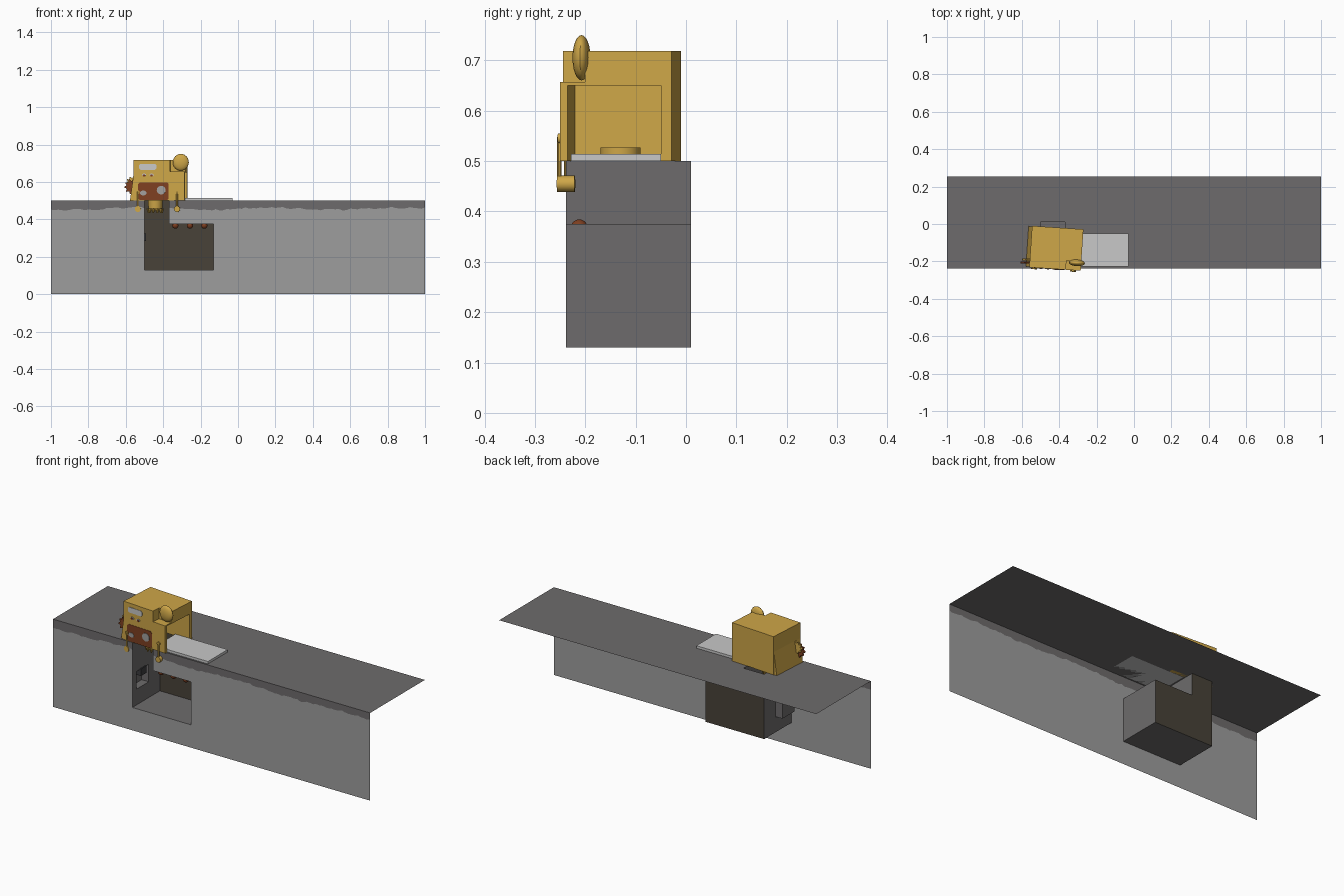
import bpy, bmesh, math, random
from mathutils import Matrix, Vector

if "Cube" in bpy.data.objects:
    bpy.data.objects.remove(bpy.data.objects["Cube"])

random.seed(4)
I4 = Matrix.Identity(4)


def mat(name, c):
    m = bpy.data.materials.new(name)
    m.diffuse_color = (*c, 1)
    m.use_nodes = True
    m.node_tree.nodes["Principled BSDF"].inputs["Base Color"].default_value = m.diffuse_color
    return m


YELLOW = mat("yellow_paint", (0.62, 0.385, 0.065))
ROCK = mat("grey_rock", (0.34, 0.34, 0.34))
SOIL = mat("dark_soil", (0.155, 0.148, 0.15))
BROWN = mat("cave_brown", (0.066, 0.054, 0.040))
RUST = mat("rust_red", (0.21, 0.05, 0.015))
PALE = mat("pale_metal", (0.58, 0.58, 0.58))
STEEL = mat("steel_grey", (0.36, 0.35, 0.34))
DARK = mat("dark_iron", (0.045, 0.045, 0.05))

# machine frame: slightly turned on the ground
M = Matrix.Translation((-0.415, -0.13, 0)) @ Matrix.Rotation(math.radians(-3.8), 4, 'Z')


def finish(name, bm, mats, smooth=False):
    me = bpy.data.meshes.new(name)
    bmesh.ops.remove_doubles(bm, verts=bm.verts, dist=1e-5)
    bm.to_mesh(me)
    bm.free()
    for m in mats:
        me.materials.append(m)
    ob = bpy.data.objects.new(name, me)
    bpy.context.collection.objects.link(ob)
    if smooth:
        bpy.ops.object.select_all(action='DESELECT')
        ob.select_set(True)
        bpy.context.view_layer.objects.active = ob
        bpy.ops.object.shade_smooth_by_angle()
    return ob


def quad(bm, pts, idx=0):
    f = bm.faces.new([bm.verts.new(p) for p in pts])
    f.material_index = idx


def box(name, lo, hi, m, frame=I4):
    bm = bmesh.new()
    lo, hi = Vector(lo), Vector(hi)
    d = hi - lo
    bmesh.ops.create_cube(bm, size=1, matrix=frame @ Matrix.Translation((lo + hi) / 2) @ Matrix.Diagonal((*d, 1)))
    return finish(name, bm, [m])


def prism_y(name, pts, y0, y1, m, frame=I4):
    """Extrude an x-z outline along y."""
    bm = bmesh.new()
    f = bm.faces.new([bm.verts.new((x, y0, z)) for x, z in pts])
    r = bmesh.ops.extrude_face_region(bm, geom=[f])
    bmesh.ops.translate(bm, vec=(0, y1 - y0, 0), verts=[v for v in r['geom'] if isinstance(v, bmesh.types.BMVert)])
    bmesh.ops.recalc_face_normals(bm, faces=bm.faces)
    bm.transform(frame)
    return finish(name, bm, [m])


def cone(name, loc, r1, r2, h, m, axis='Z', frame=I4, seg=20):
    bm = bmesh.new()
    rot = Matrix.Rotation(math.pi / 2, 4, 'X') if axis == 'Y' else I4
    bmesh.ops.create_cone(bm, cap_ends=True, segments=seg, radius1=r1, radius2=r2, depth=h,
                          matrix=frame @ Matrix.Translation(loc) @ rot)
    return finish(name, bm, [m], True)


def ball(name, loc, r, m, frame=I4):
    bm = bmesh.new()
    bmesh.ops.create_uvsphere(bm, u_segments=20, v_segments=12, radius=1,
                              matrix=frame @ Matrix.Translation(loc) @ Matrix.Diagonal((*r, 1)))
    return finish(name, bm, [m], True)


def oval(cx, cz, rx, rz, n=20):
    return [(cx + rx * math.cos(2 * math.pi * i / n), cz + rz * math.sin(2 * math.pi * i / n)) for i in range(n)]


def chamfered(x0, x1, z0, z1, c):
    return [(x0 + c, z0), (x1 - c, z0), (x1, z0 + c), (x1, z1 - c), (x1 - c, z1), (x0 + c, z1), (x0, z1 - c), (x0, z0 + c)]


# main dimensions of ground and cave
YF, YB, YC = -0.238, 0.255, 0.01
XL, XS, XR = -0.5, -0.37, -0.13
ZB, ZC, ZG = 0.13, 0.375, 0.5

# ground sheet with shaft hole
bm = bmesh.new()
xs, ys = [-1, XL, XS, 1], [YF, YC, YB]
for i in range(3):
    for j in range(2):
        if (i, j) != (1, 0):
            quad(bm, [(xs[i], ys[j], ZG), (xs[i + 1], ys[j], ZG), (xs[i + 1], ys[j + 1], ZG), (xs[i], ys[j + 1], ZG)])
finish("ground_surface", bm, [SOIL])

# front section of the earth: rock below a ragged soil band, open at the cave
bm = bmesh.new()
cols = sorted({round(-1 + i * 0.02, 3) for i in range(101)} | {XL, XS, XR})
edge = [0.457 + 0.006 * math.sin(9 * x) + random.uniform(-0.005, 0.005) for x in cols]
for i in range(len(cols) - 1):
    a, b, za, zb = cols[i], cols[i + 1], edge[i], edge[i + 1]
    mid = (a + b) / 2
    spans = [(0, 0, za, zb, 0), (za, zb, ZG, ZG, 1)]
    if XL < mid < XS:
        spans = [(0, 0, ZB, ZB, 0)]
    elif XS < mid < XR:
        spans = [(0, 0, ZB, ZB, 0), (ZC, ZC, za, zb, 0), spans[1]]
    for l0, l1, h0, h1, k in spans:
        quad(bm, [(a, YF, l0), (b, YF, l1), (b, YF, h1), (a, YF, h0)], k)
finish("earth_section", bm, [ROCK, SOIL])

# cave shell: back wall, floor, right wall, ceiling, shaft wall
bm = bmesh.new()
outline = [(XL, ZG), (XL, ZB), (XR, ZB), (XR, ZC), (XS, ZC), (XS, ZG)]
quad(bm, [(x, YC, z) for x, z in outline], 1)
for (x0, z0), (x1, z1) in list(zip(outline, outline[1:]))[1:]:
    quad(bm, [(x0, YF, z0), (x1, YF, z1), (x1, YC, z1), (x0, YC, z0)])
# left wall with a small niche
ny, nz, nx = [YF, -0.2, -0.09, YC], [ZB, 0.22, 0.32, ZG], XL - 0.045
for i in range(3):
    for j in range(3):
        x = nx if (i, j) == (1, 1) else XL
        quad(bm, [(x, ny[i], nz[j]), (x, ny[i + 1], nz[j]), (x, ny[i + 1], nz[j + 1]), (x, ny[i], nz[j + 1])])
rim = [(ny[1], nz[1]), (ny[2], nz[1]), (ny[2], nz[2]), (ny[1], nz[2])]
for (y0, z0), (y1, z1) in zip(rim, rim[1:] + rim[:1]):
    quad(bm, [(XL, y0, z0), (XL, y1, z1), (nx, y1, z1), (nx, y0, z0)])
finish("cave_shell", bm, [SOIL, BROWN])
box("niche_bracket", (-0.53, -0.17, 0.285), (-0.493, -0.12, 0.325), DARK)

# rusty lamps along the cave ceiling
for x in (-0.335, -0.257, -0.18):
    ball("ceiling_lamp", (x, -0.212, ZC - 0.008), (0.017, 0.017, 0.017), RUST)

# machine body: box with a side opening and a corner notch
body = box("machine_body", (-0.1375, -0.111, 0.5), (0.1375, 0.111, 0.718), YELLOW, M)
cutters = [box("opening_cutter", (-0.08, -0.096, 0.45), (0.2, 0.09, 0.65), YELLOW, M),
           box("notch_cutter", (0.058, -0.2, 0.657), (0.2, -0.062, 0.8), YELLOW, M)]
bpy.context.view_layer.objects.active = body
for c in cutters:
    c.hide_render = True
    mod = body.modifiers.new("cut", 'BOOLEAN')
    mod.operation, mod.object, mod.solver = 'DIFFERENCE', c, 'EXACT'
    bpy.ops.object.modifier_apply(modifier=mod.name)
    bpy.data.objects.remove(c)
prism_y("slanted_side_panel", [(-0.1375, 0.5), (-0.156, 0.5), (-0.1375, 0.63)], -0.108, 0.108, YELLOW, M)

# round dish in the notch
ball("dish", (0.114, -0.07, 0.705), (0.043, 0.018, 0.045), YELLOW, M)

# front plates: display, control panel, gauges, buttons
F = -0.111
prism_y("display", chamfered(-0.108, -0.013, 0.665, 0.696, 0.008), F - 0.002, F, PALE, M)
prism_y("control_panel", chamfered(-0.113, 0.052, 0.502, 0.598, 0.01), F - 0.002, F, RUST, M)
prism_y("large_gauge", oval(0.012, 0.556, 0.024, 0.023), F - 0.004, F, STEEL, M)
prism_y("small_gauge", oval(-0.084, 0.541, 0.018, 0.013), F - 0.004, F, STEEL, M)
for x in (-0.08, -0.04):
    prism_y("button_ring", oval(x, 0.637, 0.011, 0.008), F - 0.002, F, PALE, M)
    prism_y("button", oval(x, 0.635, 0.007, 0.006), F - 0.004, F, RUST, M)

# hanging levers with roller grips
for x in (-0.113, 0.097):
    cone("lever_pivot", (x, -0.114, 0.545), 0.01, 0.01, 0.008, YELLOW, 'Y', M, 16)
    cone("lever_rod", (x, -0.115, 0.505), 0.0045, 0.0045, 0.085, YELLOW, 'Z', M, 10)
    cone("lever_grip", (x, -0.102, 0.455), 0.016, 0.016, 0.035, YELLOW, 'Y', M, 16)

# gears sticking out at the left side
for name, y, r, x, z, m in (("rust_gear", -0.205, 0.04, -0.567, 0.575, RUST), ("yellow_gear", -0.19, 0.034, -0.565, 0.595, YELLOW)):
    pts = []
    for i in range(40):
        k = r if i % 4 < 2 else r * 0.76
        t = 2 * math.pi * i / 40
        pts.append((x + k * math.cos(t), z + k * math.sin(t)))
    prism_y(name, pts, y - 0.005, y + 0.005, m)

# drill going down the shaft, with a toothed rim
DX, DY = -0.442, -0.13
cone("drill_collar", (DX, DY, 0.513), 0.04, 0.04, 0.028, YELLOW)
cone("drill_barrel", (DX, DY, 0.474), 0.036, 0.04, 0.056, YELLOW)
for i in range(10):
    t = 2 * math.pi * i / 10
    cone("drill_tooth", (DX + 0.036 * math.cos(t), DY + 0.036 * math.sin(t), 0.445), 0.003, 0.011, 0.024, YELLOW, seg=8)

# pale conveyor slab leaving the opening
box("conveyor_slab", (-0.36, -0.228, 0.5), (-0.03, -0.05, 0.514), PALE)
